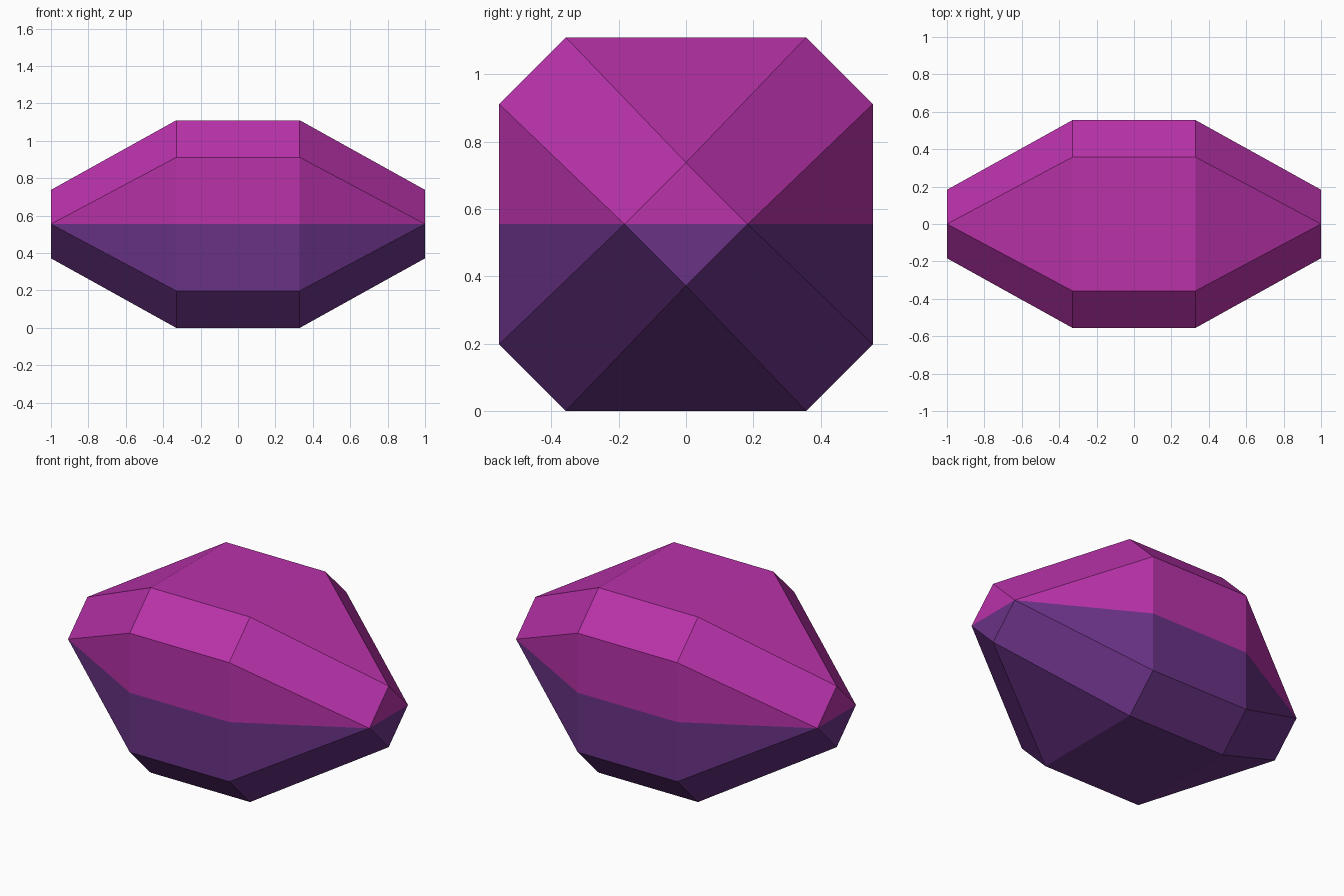
import bpy, bmesh
from mathutils import Vector

if "Cube" in bpy.data.objects:
    bpy.data.objects.remove(bpy.data.objects["Cube"])

HALF = 0.555      # half height and half depth
FLAT = 0.357      # where the octagonal chamfer starts
WAIST = 0.33      # x of the octagonal section
TIP = 0.183       # half diagonal of the diamond end


def make_material(name, rgb):
    mat = bpy.data.materials.new(name)
    mat.diffuse_color = (*rgb, 1.0)
    mat.use_nodes = True
    mat.node_tree.nodes["Principled BSDF"].inputs["Base Color"].default_value = mat.diffuse_color
    return mat


bm = bmesh.new()

# Corner points: octagonal girdle sections and diamond ends, mirrored in x
points = set()
for sx in (-1, 1):
    for s in (-1, 1):
        points.add((sx, s * TIP, 0))
        points.add((sx, 0, s * TIP))
        for t in (-1, 1):
            points.add((sx * WAIST, s * HALF, t * FLAT))
            points.add((sx * WAIST, s * FLAT, t * HALF))
for p in sorted(points):
    bm.verts.new(Vector(p) + Vector((0, 0, HALF)))

# Gem facets
bmesh.ops.convex_hull(bm, input=bm.verts[:])
bmesh.ops.dissolve_limit(bm, angle_limit=0.02, verts=bm.verts[:], edges=bm.edges[:])

# Split at mid height for the two colours
bmesh.ops.bisect_plane(bm, geom=bm.verts[:] + bm.edges[:] + bm.faces[:], dist=1e-4,
                       plane_co=(0, 0, HALF), plane_no=(0, 0, 1))
bmesh.ops.recalc_face_normals(bm, faces=bm.faces[:])
for f in bm.faces:
    f.material_index = 0 if f.calc_center_median().z > HALF else 1
    f.smooth = False

mesh = bpy.data.meshes.new("faceted_gem")
bm.to_mesh(mesh)
bm.free()
mesh.materials.append(make_material("magenta", (0.485, 0.032, 0.402)))
mesh.materials.append(make_material("deep purple", (0.141, 0.032, 0.235)))
bpy.context.collection.objects.link(bpy.data.objects.new("faceted_gem", mesh))
